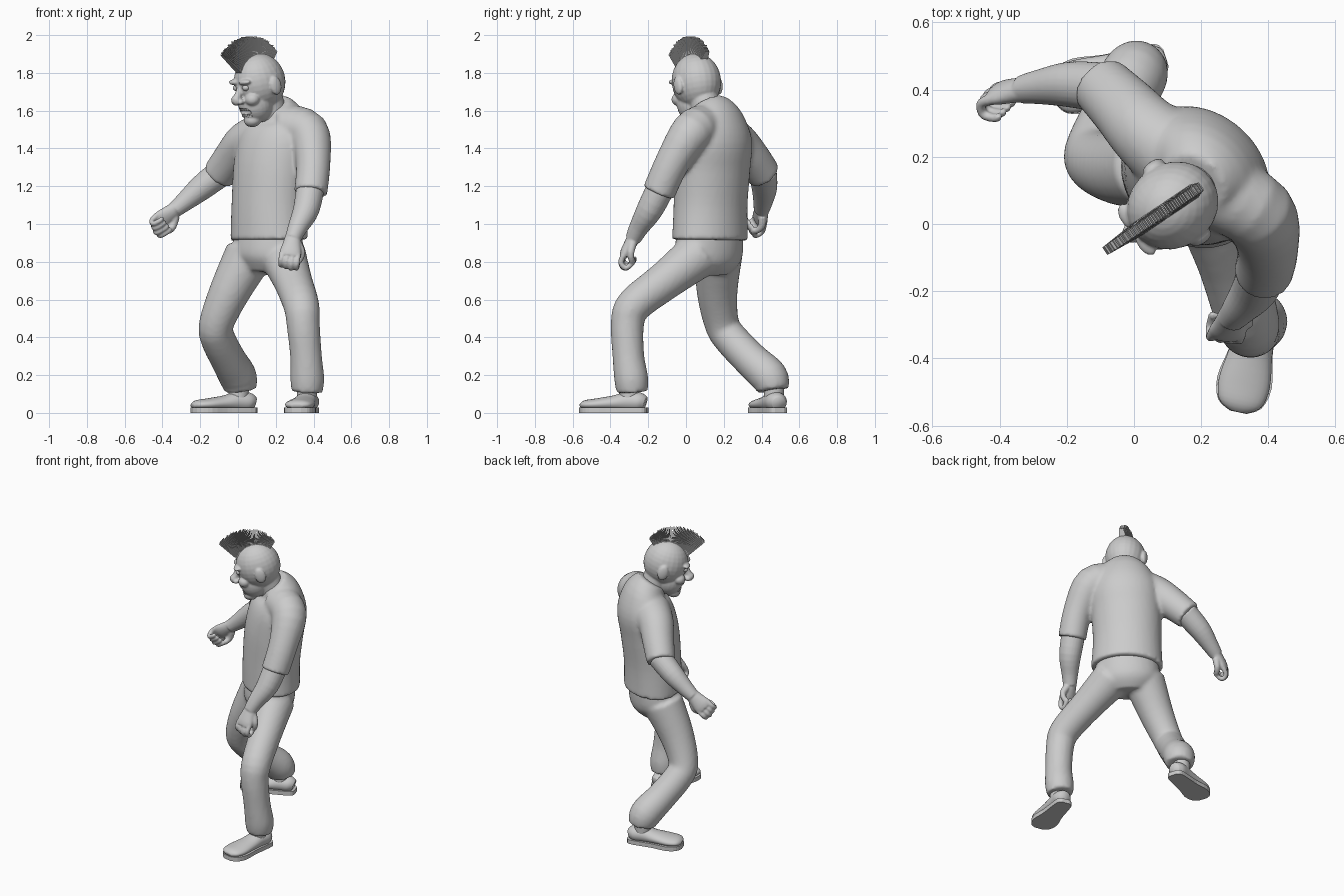
import bpy, bmesh, math, random
from mathutils import Vector, Matrix

if "Cube" in bpy.data.objects:
    bpy.data.objects.remove(bpy.data.objects["Cube"])

random.seed(3)


def spline(pts, sub):
    """Catmull-Rom through tuples of any length."""
    out = []
    for i in range(len(pts) - 1):
        p = [pts[max(0, min(len(pts) - 1, i + k))] for k in (-1, 0, 1, 2)]
        for s in range(sub):
            t = s / sub
            out.append([0.5 * (2 * b + (c - a) * t + (2 * a - 5 * b + 4 * c - d) * t * t
                               + (3 * b - a - 3 * c + d) * t ** 3) for a, b, c, d in zip(*p)])
    return out + [list(pts[-1])]


def tube(bm, pts, side=(1, 0, 0), n=24, sub=4, mat=Matrix()):
    """Loft of ellipses (x, y, z, half width along side, half depth)."""
    pts = [p if len(p) == 5 else (*p, p[3]) for p in pts]
    rings, s = [], spline(pts, sub)
    for i, p in enumerate(s):
        t = (Vector(s[min(i + 1, len(s) - 1)][:3]) - Vector(s[max(i - 1, 0)][:3])).normalized()
        u = Vector(side)
        u = (u - t * u.dot(t)).normalized()
        v = t.cross(u)
        rings.append([bm.verts.new(mat @ (Vector(p[:3]) + u * p[3] * math.cos(a) + v * p[4] * math.sin(a)))
                      for a in (2 * math.pi * k / n for k in range(n))])
    for r, q in zip(rings, rings[1:]):
        for k in range(n):
            bm.faces.new((r[k], r[(k + 1) % n], q[(k + 1) % n], q[k]))
    bm.faces.new(rings[0][::-1])
    bm.faces.new(rings[-1])


def ball(bm, loc, scale, mat=Matrix()):
    bmesh.ops.create_uvsphere(bm, u_segments=24, v_segments=16, radius=1,
                              matrix=mat @ Matrix.Translation(loc) @ Matrix.Diagonal((*scale, 1)))


def finish(name, bm, voxel=0, relax=0, smooth=True):
    bmesh.ops.recalc_face_normals(bm, faces=bm.faces)
    me = bpy.data.meshes.new(name)
    bm.to_mesh(me)
    bm.free()
    ob = bpy.data.objects.new(name, me)
    bpy.context.collection.objects.link(ob)
    if smooth:
        me.polygons.foreach_set("use_smooth", [True] * len(me.polygons))
    if voxel:
        m = ob.modifiers.new("blend", 'REMESH')
        m.mode, m.voxel_size, m.use_smooth_shade = 'VOXEL', voxel, True
    if relax:
        m = ob.modifiers.new("relax", 'SMOOTH')
        m.factor, m.iterations = 0.5, relax
    return ob


ACROSS = (0.74, -0.67, 0)   # body turned towards -x, -y

# Shirt: torso and two sleeves blended together
bm = bmesh.new()
tube(bm, [(.165, .127, .915, .225, .178), (.165, .13, 1.1, .215, .178), (.18, .14, 1.3, .22, .183),
          (.205, .153, 1.45, .22, .175), (.205, .15, 1.56, .17, .135), (.18, .12, 1.635, .10, .09)],
     ACROSS, 40)
tube(bm, [(.25, .1, 1.52, .115), (.37, .03, 1.485, .112), (.398, -.07, 1.33, .092), (.385, -.145, 1.165, .088)])
tube(bm, [(.13, .2, 1.46, .13), (.04, .27, 1.43, .112), (-.03, .345, 1.35, .1), (-.1, .415, 1.26, .09)],
     (0, 0, 1))
finish("shirt", bm, .012, 5)

# Trousers: hips and two legs blended together
bm = bmesh.new()
tube(bm, [(.165, .125, .96, .195, .155), (.15, .12, .82, .2, .155), (.14, .115, .74, .13, .1)], ACROSS, 40)
tube(bm, [(.235, .07, .84, .125), (.29, -.11, .70, .103), (.335, -.275, .57, .095), (.345, -.31, .47, .088),
          (.36, -.305, .3, .084), (.367, -.29, .18, .09), (.365, -.285, .11, .082)])
tube(bm, [(.06, .17, .84, .13), (-.045, .165, .64, .108), (-.115, .19, .47, .092), (-.105, .24, .39, .092),
          (-.05, .345, .28, .094), (.0, .44, .19, .1), (.012, .46, .12, .085)])
finish("trousers", bm, .012, 5)


# Shoes: rounded upper over a flat sole
def shoe(name, heel, toe):
    h, d = Vector((*heel, 0)), Vector((toe[0] - heel[0], toe[1] - heel[1], 0))
    s = Vector((0, 0, 1)).cross(d).normalized()
    bm = bmesh.new()
    prof = [(.03, .05, .035, .035), (.12, .058, .055, .05), (.3, .06, .058, .052), (.5, .052, .065, .04),
            (.75, .045, .077, .032), (.92, .042, .065, .025), (.99, .036, .03, .012)]
    tube(bm, [(*(h + d * t + Vector((0, 0, z))), w, hh) for t, z, w, hh in prof], s)
    finish(name + "_upper", bm)
    bm = bmesh.new()
    half = spline([(0, .025), (.06, .05), (.3, .06), (.5, .066), (.75, .083), (.93, .066), (1, .025)], 3)
    loop = [h + d * t + s * w for t, w in half] + [h + d * t - s * w for t, w in half[::-1]]
    f = bm.faces.new([bm.verts.new(p) for p in loop])
    e = bmesh.ops.extrude_face_region(bm, geom=[f])
    bmesh.ops.translate(bm, vec=(0, 0, .028), verts=[v for v in e["geom"] if isinstance(v, bmesh.types.BMVert)])
    finish(name + "_sole", bm, smooth=False)
    bm = bmesh.new()   # sock between shoe and trouser cuff
    a = h + d * .27
    tube(bm, [(a.x, a.y, .05, .052), (a.x, a.y, .16, .055)])
    finish(name + "_sock", bm)


shoe("left_shoe", (.385, -.205), (.31, -.56))
shoe("right_shoe", (.095, .495), (-.245, .385))


# Arms: forearm, palm, curled fingers and thumb
def arm(name, path, d, n, thumb):
    w, d = Vector(path[-1][:3]), Vector(d).normalized()
    n = Vector(n)
    n = (n - d * n.dot(d)).normalized()
    s = d.cross(n) * thumb          # points to the thumb side
    at = lambda i, j, k, *r: (*(w + d * i + s * j + n * k), *r)
    bm = bmesh.new()
    tube(bm, path, s)
    tube(bm, [at(-.02, 0, 0, .042, .036), at(.03, 0, 0, .048, .033), at(.08, 0, 0, .057, .028),
              at(.108, 0, 0, .05, .02)], s)
    for i in range(4):
        o, k = (i - 1.5) * .028, 1 - .1 * abs(i - 2)
        tube(bm, [at(.09, o, 0, .016), at(.09 + .05 * k, o, .008, .0155), at(.09 + .063 * k, o, .045, .0145),
                  at(.1, o, .062, .013), at(.085, o, .052, .009)], s, 10)
    tube(bm, [at(.02, .03, .01, .024), at(.06, .056, .025, .02), at(.095, .05, .05, .016),
              at(.115, .03, .062, .011)], n, 10)
    finish(name, bm, .006, 2)


arm("left_arm", [(.387, -.12, 1.22, .075), (.362, -.19, 1.08, .07), (.315, -.25, .98, .052),
                 (.29, -.28, .92, .042)], (-.15, -.5, -.85), (0, .8, -.5), 1)
arm("right_arm", [(-.08, .405, 1.28, .075), (-.19, .415, 1.195, .068), (-.28, .408, 1.12, .052),
                  (-.335, .4, 1.075, .042)], (-.75, -.1, -.6), (.3, -.85, -.4), -1)

# Head: turned and nodding forward, face looks along local -y
H = Matrix.Translation((.115, .055, 1.755)) @ Matrix.Rotation(math.radians(-56), 4, 'Z') \
    @ Matrix.Rotation(math.radians(15), 4, 'X')
bm = bmesh.new()
ball(bm, (0, 0, 0), (.127, .14, .15), H)
ball(bm, (0, -.055, -.105), (.088, .095, .105), H)
ball(bm, (0, -.095, -.185), (.048, .048, .038), H)
tube(bm, [(0, -.12, .02, .014), (0, -.15, -.03, .018), (0, -.175, -.06, .027), (0, -.193, -.07, .014)], mat=H)
for sx in (-1, 1):
    ball(bm, (sx * .046, -.124, .03), (.044, .026, .015), H)        # brow
    ball(bm, (sx * .055, -.105, -.07), (.04, .04, .035), H)         # cheek
    ball(bm, (sx * .024, -.16, -.07), (.015, .02, .014), H)         # nostril
    ball(bm, (sx * .128, .01, -.025), (.017, .034, .05), H)         # ear
tube(bm, [(.2, .14, 1.48, .085), (.18, .115, 1.58, .08), (.15, .085, 1.7, .078)])
head = finish("head", bm, .006, 3)

# Open grinning mouth, cut from the head
bm = bmesh.new()
ball(bm, (0, -.152, -.135), (.062, .04, .027), H)
cutter = finish("mouth_cutter", bm)
cutter.hide_render = True
cutter.display_type = 'WIRE'
m = head.modifiers.new("mouth", 'BOOLEAN')
m.operation, m.object = 'DIFFERENCE', cutter

bm = bmesh.new()
for z in (-.118, -.153):
    for k in range(8):
        a = (k - 3.5) * .15
        bmesh.ops.create_cube(bm, size=1, matrix=H @ Matrix.Translation(
            (.078 * math.sin(a), -.055 - .08 * math.cos(a), z)) @ Matrix.Rotation(a, 4, 'Z')
            @ Matrix.Diagonal((.0105, .01, .015, 1)))
finish("teeth", bm, smooth=False)

bm = bmesh.new()
for sx in (-1, 1):
    ball(bm, (sx * .044, -.122, -.002), (.021, .02, .017), H)
finish("eyes", bm)

# Mohawk: fan of thin upright blades along the middle of the skull
bm = bmesh.new()
N = 46
for i in range(N):
    t = i / (N - 1)
    a, b = math.radians(32 + 107 * t), math.radians(56 + 84 * t)
    d = Vector((0, -math.cos(b), math.sin(b)))
    length = .15 - .1 * t + random.uniform(-.006, .004)
    c = Vector((0, -.136 * math.cos(a), .146 * math.sin(a))) + d * length / 2
    x = Vector((1, 0, 0))
    basis = Matrix((x * .045, d.cross(x) * .004, d * length)).transposed().to_4x4()
    g = bmesh.ops.create_cube(bm, size=1, matrix=H @ Matrix.Translation(c) @ basis)
    tip = [v for v in g["verts"] if (H.inverted() @ v.co - c).dot(d) > 0]
    for v in tip:   # taper towards the tip
        p = H.inverted() @ v.co
        p.x *= .6
        v.co = H @ p
finish("mohawk", bm, smooth=False)
